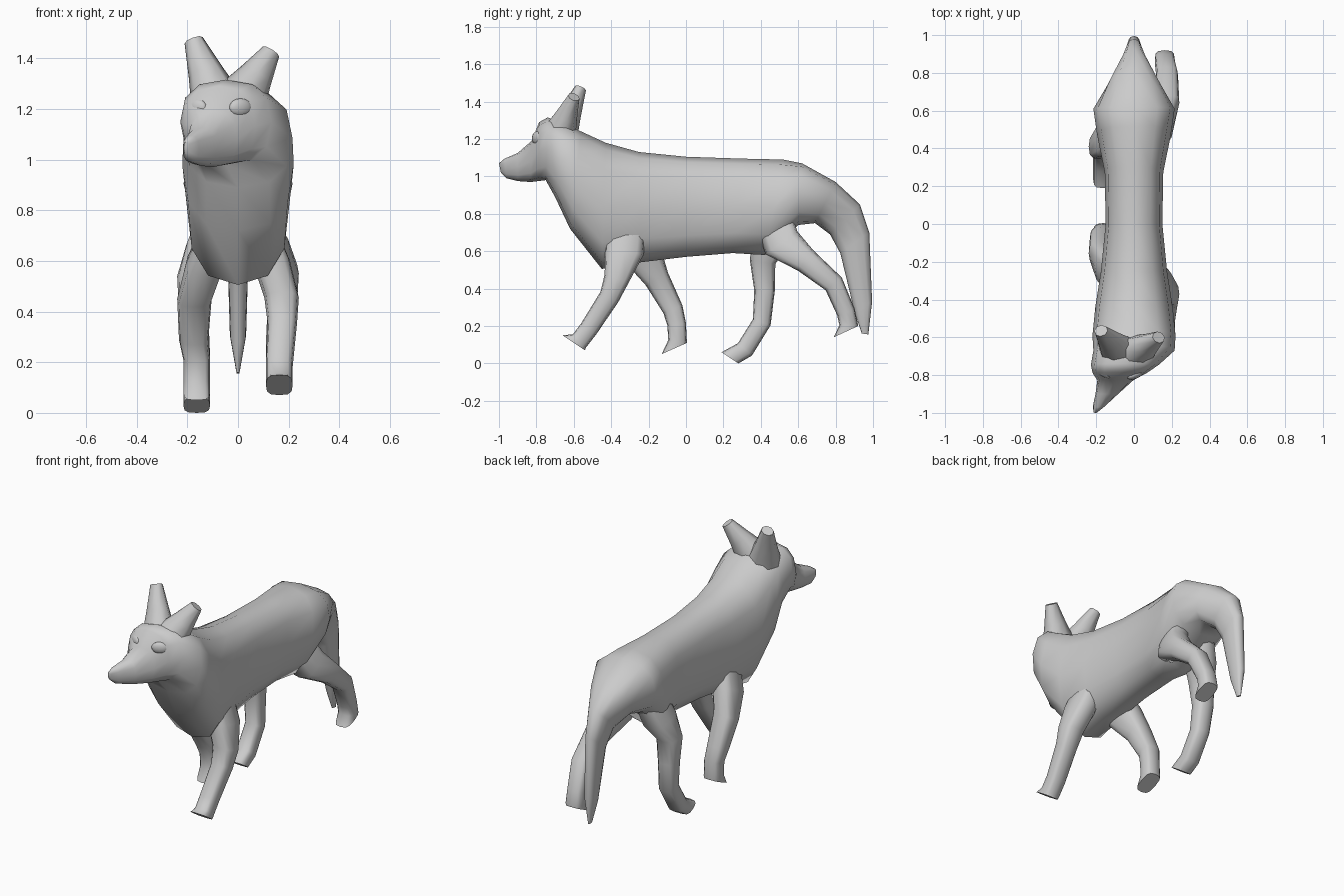
import bpy, bmesh, math
from mathutils import Vector

if "Cube" in bpy.data.objects:
    bpy.data.objects.remove(bpy.data.objects["Cube"])


def finish(bm, name, angle=55):
    bmesh.ops.recalc_face_normals(bm, faces=bm.faces)
    me = bpy.data.meshes.new(name)
    bm.to_mesh(me)
    bm.free()
    ob = bpy.data.objects.new(name, me)
    bpy.context.collection.objects.link(ob)
    bpy.ops.object.select_all(action='DESELECT')
    ob.select_set(True)
    bpy.context.view_layer.objects.active = ob
    bpy.ops.object.shade_smooth_by_angle(angle=math.radians(angle))
    return ob


def loft(name, rings, sides=12, power=0.8):
    """Each ring is (centre, half axis u, half axis v)."""
    bm = bmesh.new()
    loops = []
    for mid, u, v in rings:
        loop = []
        for i in range(sides):
            a = 2 * math.pi * i / sides
            c, s = math.cos(a), math.sin(a)
            c = math.copysign(abs(c) ** power, c)
            s = math.copysign(abs(s) ** power, s)
            loop.append(bm.verts.new(mid + u * c + v * s))
        loops.append(loop)
    for a, b in zip(loops, loops[1:]):
        for i in range(sides):
            j = (i + 1) % sides
            bm.faces.new((a[i], a[j], b[j], b[i]))
    bm.faces.new(loops[0])
    bm.faces.new(loops[-1])
    return finish(bm, name)


def edge_ring(a, b, x, w):
    """Ring between two side-view points a and b, centred on x, half width w."""
    a, b = Vector((x, *a)), Vector((x, *b))
    return (a + b) / 2, (a - b) / 2, Vector((w, 0, 0))


def turned(y):
    """The face swings sideways in front of the neck."""
    return 0.6 * min(0, y + 0.66)


# Tail, torso, neck and muzzle: upper edge, lower edge, half width
profile = [
    (0.975, 0.155, 0.94, 0.16, 0.006),
    (0.995, 0.33, 0.90, 0.28, 0.032),
    (0.98, 0.70, 0.825, 0.59, 0.042),
    (0.93, 0.85, 0.77, 0.69, 0.065),
    (0.80, 0.97, 0.69, 0.75, 0.135),
    (0.62, 1.07, 0.60, 0.74, 0.215),
    (0.52, 1.09, 0.42, 0.58, 0.195),
    (0.30, 1.095, 0.25, 0.59, 0.155),
    (0.00, 1.105, 0.00, 0.57, 0.15),
    (-0.25, 1.13, -0.25, 0.54, 0.175),
    (-0.43, 1.18, -0.45, 0.505, 0.205),
    (-0.56, 1.24, -0.62, 0.72, 0.22),
    (-0.64, 1.28, -0.70, 0.89, 0.215),
    (-0.74, 1.315, -0.75, 0.98, 0.18),
    (-0.785, 1.29, -0.79, 0.975, 0.145),
    (-0.825, 1.19, -0.83, 0.97, 0.095),
    (-0.90, 1.125, -0.90, 0.975, 0.06),
    (-0.97, 1.095, -0.96, 0.99, 0.032),
    (-1.0, 1.07, -0.99, 1.02, 0.01),
]
loft("body", [edge_ring((ay, az), (by, bz), turned(ay), w)
              for ay, az, by, bz, w in profile])

# Leg thickness, sideways offset and half width, shared by all four legs
LEG = [(0.10, 0.07, 0.06), (0.105, 0.13, 0.075), (0.068, 0.172, 0.068),
       (0.055, 0.175, 0.058), (0.05, 0.163, 0.053), (0.05, 0.163, 0.053)]


def leg(name, side, path, toe, heel):
    pts = [Vector(p) for p in path]
    ends = [pts[0]] + pts + [(Vector(toe) + Vector(heel)) / 2]
    rings = []
    for i, (r, x, w) in enumerate(LEG):
        t = (ends[i + 2] - ends[i]).normalized()
        front = Vector((t.y, -t.x)) * r
        rings.append(edge_ring(pts[i] + front, pts[i] - front, side * x, w))
    rings.append(edge_ring(toe, heel, side * x, w))
    loft(name, rings, sides=12, power=0.65)


# Walking pose: each leg follows its own centre line down to the paw
leg("front_leg_right", 1, [(-0.31, 0.78), (-0.33, 0.60), (-0.37, 0.455),
    (-0.41, 0.355), (-0.52, 0.185), (-0.57, 0.12)], (-0.66, 0.15), (-0.54, 0.07))
leg("front_leg_left", -1, [(-0.30, 0.75), (-0.235, 0.59), (-0.155, 0.45),
    (-0.07, 0.29), (-0.05, 0.21), (-0.045, 0.12)], (-0.13, 0.05), (0.005, 0.11))
leg("hind_leg_left", -1, [(0.50, 0.85), (0.45, 0.66), (0.41, 0.54),
    (0.42, 0.39), (0.405, 0.22), (0.315, 0.075)], (0.19, 0.06), (0.28, 0.0))
leg("hind_leg_right", 1, [(0.46, 0.80), (0.51, 0.645), (0.64, 0.55),
    (0.79, 0.425), (0.855, 0.275), (0.87, 0.205)], (0.79, 0.14), (0.92, 0.20))


# Ears: tapered, blunt-tipped cones
def ear(name, base, tip):
    base, tip = Vector(base), Vector(tip)
    axis = (tip - base).normalized()
    u = axis.cross(Vector((0, 1, 0))).normalized()
    v = axis.cross(u)
    loft(name, [(base.lerp(tip, t), u * r, v * r * 0.85)
                for t, r in ((0, 0.10), (0.45, 0.07), (1, 0.038))], 8, 1)


ear("ear_right", (0.02, -0.67, 1.25), (0.13, -0.60, 1.425))
ear("ear_left", (-0.09, -0.66, 1.24), (-0.175, -0.565, 1.47))

# Eyes: flattened balls set into the face
for name, loc, turn in (("eye_right", (0.01, -0.795, 1.205), 0.45),
                        ("eye_left", (-0.165, -0.785, 1.205), -0.6)):
    bm = bmesh.new()
    bmesh.ops.create_uvsphere(bm, u_segments=12, v_segments=8, radius=0.045)
    ob = finish(bm, name)
    ob.scale = (1.1, 0.5, 0.8)
    ob.rotation_euler = (0, 0, turn)
    ob.location = loc
